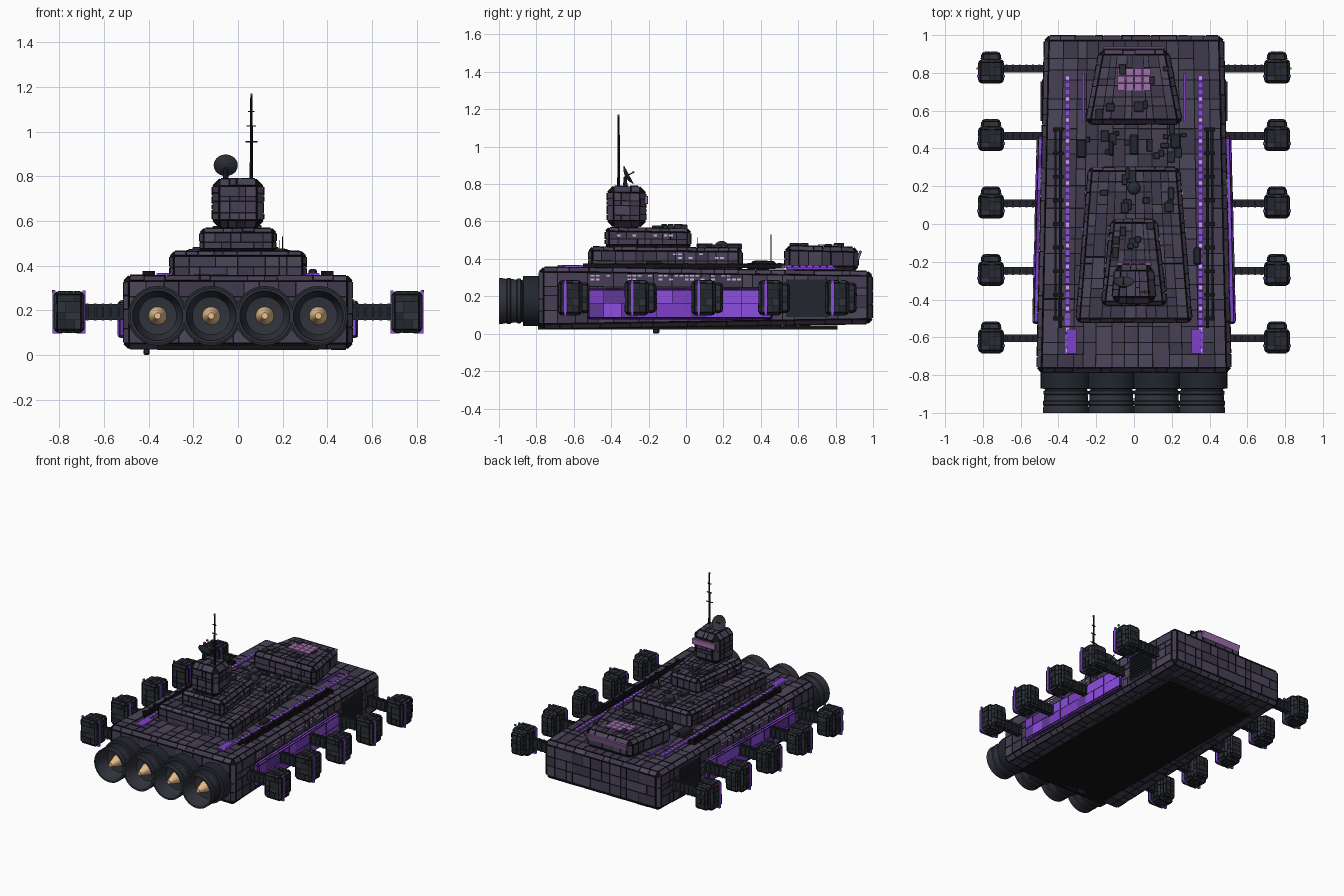
import bpy, bmesh, math, random
from mathutils import Vector, Matrix

if "Cube" in bpy.data.objects:
    bpy.data.objects.remove(bpy.data.objects["Cube"])

rng = random.Random(7)


def mat(name, r, g, b):
    m = bpy.data.materials.new(name)
    m.diffuse_color = (r, g, b, 1)
    m.use_nodes = True
    m.node_tree.nodes["Principled BSDF"].inputs["Base Color"].default_value = m.diffuse_color
    return m


SEAM = mat("seam", .006, .006, .008)
HULL = [mat("hull_a", .062, .050, .090), mat("hull_b", .050, .041, .074), mat("hull_c", .075, .062, .105)]
DARK = [mat("dark_a", .016, .020, .028), mat("dark_b", .022, .027, .036), mat("dark_c", .030, .033, .044)]
PURPLE = [mat("purple_a", .27, .075, .75), mat("purple_b", .21, .05, .58), mat("purple_c", .12, .04, .32)]
PINK = mat("pink_window", .36, .16, .42)
LIT = mat("lit_window", .62, .42, .75)
FLAME = mat("engine_glow", .85, .55, .28)
RED = mat("red_light", .7, .03, .05)
GREEN = mat("green_light", .03, .5, .15)


def finish(name, bm, mats):
    me = bpy.data.meshes.new(name)
    bm.to_mesh(me)
    bm.free()
    for m in mats:
        me.materials.append(m)
    ob = bpy.data.objects.new(name, me)
    bpy.context.collection.objects.link(ob)
    return ob


def cuts(length, cell):
    n = max(1, round(length / cell))
    return [0] + [(i + rng.uniform(-.25, .25)) / n for i in range(1, n)] + [1]


def plated(name, y0, y1, rear, front, mats, cell=.07, bevel=.025, lift=.006, gap=.0028):
    """Tapered chamfered block covered in raised plates; rear/front = (x0, x1, z0, z1)."""
    bm = bmesh.new()
    vs = []
    for y, (x0, x1, z0, z1), d in ((y0, rear, lift), (y1, front, -lift)):
        a, b, c, e = x0 + lift, x1 - lift, z0 + lift, z1 - lift
        vs += [bm.verts.new((p, y + d, q)) for p, q in ((a, c), (b, c), (b, e), (a, e))]
    for f in ((0, 1, 2, 3), (7, 6, 5, 4), (0, 4, 5, 1), (1, 5, 6, 2), (2, 6, 7, 3), (3, 7, 4, 0)):
        bm.faces.new([vs[i] for i in f])
    bmesh.ops.recalc_face_normals(bm, faces=bm.faces)
    bmesh.ops.bevel(bm, geom=bm.edges[:], offset=bevel, segments=1, affect='EDGES')
    bm.normal_update()
    for f in [f for f in bm.faces if len(f.verts) == 4]:
        p, n = [v.co.copy() for v in f.verts], f.normal.copy()
        lu, lv = (p[1] - p[0]).length, (p[3] - p[0]).length
        lu, lv = max(lu, (p[2] - p[3]).length), max(lv, (p[2] - p[1]).length)
        us, ws = cuts(lu, cell), cuts(lv, cell)
        at = lambda u, w: (p[0].lerp(p[1], u)).lerp(p[3].lerp(p[2], u), w)
        for j in range(len(ws) - 1):
            i = 0
            while i < len(us) - 1:
                k = min(len(us) - 1, i + rng.choice((1, 1, 1, 2)))
                gu, gw = gap / lu, gap / lv
                h = lift * rng.uniform(.6, 1)
                q = [(us[i] + gu, ws[j] + gw), (us[k] - gu, ws[j] + gw),
                     (us[k] - gu, ws[j + 1] - gw), (us[i] + gu, ws[j + 1] - gw)]
                lo = [bm.verts.new(at(*c)) for c in q]
                hi = [bm.verts.new(v.co + n * h) for v in lo]
                mi = rng.randint(1, len(mats))
                for s in range(4):
                    t = (s + 1) % 4
                    bm.faces.new((lo[s], lo[t], hi[t], hi[s]))
                bm.faces.new(hi).material_index = mi
                i = k
    return finish(name, bm, [SEAM] + mats)


def boxes(name, items, m, bevel=0):
    """One object from many boxes given as (cx, cy, cz, sx, sy, sz)."""
    bm = bmesh.new()
    for cx, cy, cz, sx, sy, sz in items:
        bmesh.ops.create_cube(bm, size=1, matrix=Matrix.Translation((cx, cy, cz)) @ Matrix.Diagonal((sx, sy, sz, 1)))
    if bevel:
        bmesh.ops.bevel(bm, geom=bm.edges[:], offset=bevel, segments=1, affect='EDGES')
    return finish(name, bm, [m])


def lathe(name, profile, m, place, n=32):
    """Revolve (radius, height) points about local z."""
    bm = bmesh.new()
    vs = [bm.verts.new((r, 0, h)) for r, h in profile]
    es = [bm.edges.new(e) for e in zip(vs, vs[1:])]
    bmesh.ops.spin(bm, geom=vs + es, cent=(0, 0, 0), axis=(0, 0, 1), angle=math.tau, steps=n)
    bmesh.ops.remove_doubles(bm, verts=bm.verts[:], dist=1e-5)
    bmesh.ops.recalc_face_normals(bm, faces=bm.faces[:])
    for f in bm.faces:
        f.smooth = True
    bm.transform(place)
    ob = finish(name, bm, [m])
    ob.data.set_sharp_from_angle(angle=math.radians(30))
    return ob


def sym(w, z0, z1):
    return (-w, w, z0, z1)


# Hull and stacked decks
plated("hull", -.79, 1.0, sym(.518, .022, .36), sym(.478, .05, .338), HULL, .075)
plated("lower_deck", -.525, .305, sym(.312, .33, .468), sym(.245, .33, .462), HULL, .055, .02)
plated("upper_deck", -.435, .03, sym(.178, .45, .572), sym(.125, .45, .565), HULL, .045, .02)
plated("command_tower", -.425, -.21, sym(.122, .565, .795), sym(.105, .565, .79), HULL, .04, .034)
plated("forward_block", .525, .925, sym(.262, .33, .475), sym(.188, .33, .465), HULL, .055, .025)
boxes("keel_plate", [(0, .01, .034, .72, 1.6, .022)], SEAM)
boxes("keel_sensor", [(-.41, -.16, .016, .028, .035, .032)], DARK[0], .006)

# Windows on tower and forward block
boxes("tower_window", [(0, -.212, .715, .19, .02, .045)], PINK, .004)
boxes("skylight", [((i - 1.5) * .045, .725 + j * .04, .474, .042, .037, .008)
                   for i in range(4) for j in range(4 - 1)], PINK)
visor = boxes("forward_visor", [(0, 0, 0, .33, .014, .05)], PINK, .003)
visor.location, visor.rotation_euler = (0, .926, .42), (math.radians(-20), 0, 0)

# Side plating, vents and deck strips, left and right
for s, side in ((-1, "left"), (1, "right")):
    def span(a, b, z0, z1):
        return (min(s * a, s * b), max(s * a, s * b), z0, z1)
    plated(side + "_energy_panel", -.53, .465, span(.47, .54, .075, .245), span(.45, .516, .075, .245),
           PURPLE, .085, .008, .004, .001)
    boxes(side + "_vent", [(s * .484, .65, .11 + i * .02, .024, .21, .012) for i in range(9)]
          + [(s * .478, .65, .19, .02, .23, .2)], DARK[0])
    boxes(side + "_light_strip", [(s * .353, -.67 + i * .037, .358, .026, .032, .012) for i in range(40)], PURPLE[0])
    boxes(side + "_strip_lamps", [(s * .353, -.67 + i * .111, .36, .016, .016, .013) for i in range(14)], LIT)
    boxes(side + "_deck_conduits", [(s * .39, -.02, .362, .016, 1.06, .024), (s * .415, .0, .36, .012, 1.0, .02)]
          + [(s * .40, -.5 + i * .125, .364, .055, .02, .026) for i in range(9)], SEAM)
    # Purple glow strips at deck edges
    boxes(side + "_deck_glow", [(s * .33, -.62, .363, .05, .13, .008), (s * .268, .67, .35, .012, .26, .012)], PURPLE[1])
    # Rows of lit windows
    win = []
    for y0, y1, w0, w1, z, ya, yb in ((-.525, .305, .312, .245, .425, -.06, .22), (-.435, .03, .178, .125, .525, -.36, 0),
                                      (-.79, 1, .518, .478, .29, -.5, .3), (-.525, .305, .312, .245, .405, -.06, .22),
                                      (-.79, 1, .518, .478, .31, -.5, .3)):
        y = ya
        while y < yb:
            if rng.random() < .55:
                w = w0 + (w1 - w0) * (y - y0) / (y1 - y0)
                win.append((s * (w - .002), y, z, .008, .02, .01))
            y += .028
    boxes(side + "_windows", win, LIT)

# Deck machinery
greebles = []
for x0, x1, y0, y1, z, n in ((-.3, .3, .34, .5, .362, 16), (-.2, .2, .06, .27, .466, 10),
                             (-.11, .11, -.18, .0, .57, 7), (-.2, .2, .56, .88, .472, 7)):
    for _ in range(n):
        h = rng.uniform(.012, .035)
        greebles.append((rng.uniform(x0, x1), rng.uniform(y0, y1), z, rng.uniform(.02, .05),
                         rng.uniform(.02, .07), h))
boxes("deck_machinery", greebles, DARK[1], .003)
boxes("hatches", [(-.28, .4, .37, .055, .1, .04), (0, .42, .37, .05, .11, .04), (-.12, .4, .37, .03, .08, .045),
                  (.335, -.17, .37, .04, .09, .03), (.22, .44, .37, .06, .08, .03)], DARK[0], .008)
lathe("sensor_dome", [(.035, 0), (.035, .012), (.028, .024), (.014, .032), (0, .034)], DARK[1],
      Matrix.Translation((0, .19, .462)), 16)

# Outrigger pods: one shared mesh set, five per side
first = None
for i in range(5):
    for s in (-1, 1):
        y = -.605 + i * .357
        tag = "%s_%d" % ("left" if s < 0 else "right", i + 1)
        if first is None:
            first = [plated("pod_" + tag, -.08, .05, sym(.07, -.095, .095), sym(.07, -.095, .095), DARK, .035, .014, .004, .0015),
                     plated("pod_nose_" + tag, .035, .09, sym(.057, -.085, .085), sym(.05, -.08, .08), DARK, .035, .01, .004, .0015),
                     boxes("pod_glow_" + tag, [(t * .067, -.04, 0, .012, .014, .192) for t in (-1, 1)]
                           + [(t * .05, -.04, -.092, .035, .014, .01) for t in (-1, 1)], PURPLE[0])]
            parts = first
        else:
            parts = []
            for nm, src in zip(("pod_", "pod_nose_", "pod_glow_"), first):
                ob = bpy.data.objects.new(nm + tag, src.data)
                bpy.context.collection.objects.link(ob)
                parts.append(ob)
        for ob in parts:
            ob.location = (s * .757, y, .192)
        boxes("pod_arm_" + tag, [(s * .58, y, .192, .24, .028, .056)]
              + [(s * .58, y + d, .192 + e, .24, .008, .01) for d in (-.016, .016) for e in (-.03, .03)]
              + [(s * (.5 + k * .035), y, .192, .01, .042, .076) for k in range(6)], DARK[0])
boxes("port_light", [(-.828, .823, .285, .012, .012, .012)], RED)
boxes("starboard_light", [(.828, .823, .285, .012, .012, .012)], GREEN)

# Four engines facing -y
for i in range(4):
    place = Matrix.Translation((-.36 + .24 * i, 0, .175)) @ Matrix.Rotation(math.radians(90), 4, 'X')
    lathe("engine_collar_%d" % (i + 1), [(0, .76), (.134, .76), (.134, .87), (.1, .875), (0, .875)], DARK[0], place, 24)
    lathe("engine_nozzle_%d" % (i + 1),
          [(.10, .85), (.112, .88), (.12, .885), (.12, .9), (.115, .905), (.117, .935), (.123, .94), (.123, .955),
           (.118, .96), (.123, .985), (.123, 1), (.112, 1), (.105, .95), (.085, .9), (0, .885)], DARK[2], place)
    lathe("engine_glow_%d" % (i + 1), [(0, .88), (.042, .88), (.04, .9), (.014, .985), (0, .985)], FLAME, place, 20)

# Masts and dish
T = Matrix.Translation
lathe("main_mast", [(0, .78), (.008, .78), (.005, 1.165), (0, 1.165)], SEAM, T((.06, -.36, 0)), 8)
boxes("mast_crossbars", [(.06, -.36, .955, .055, .005, .005), (.06, -.36, 1.025, .042, .005, .005),
                         (.06, -.36, 1.09, .03, .005, .005)], SEAM)
boxes("mast_lamp", [(.06, -.36, 1.167, .01, .01, .01)], RED)
boxes("small_masts", [(.2, .455, .44, .004, .004, .18), (.185, .06, .485, .004, .004, .06)], SEAM)
tilt = T((-.055, -.315, .845)) @ Matrix.Rotation(math.radians(-62), 4, 'X')
lathe("dish", [(0, -.012), (.03, -.006), (.054, .008), (.054, .011), (.03, -.002), (0, -.008)], DARK[2], tilt, 24)
lathe("dish_feed", [(0, -.01), (.003, -.01), (.003, .035), (.007, .038), (0, .045)], DARK[0], tilt, 8)
lathe("dish_post", [(0, .78), (.014, .78), (.008, .84), (0, .84)], DARK[0], T((-.055, -.325, 0)), 10)
